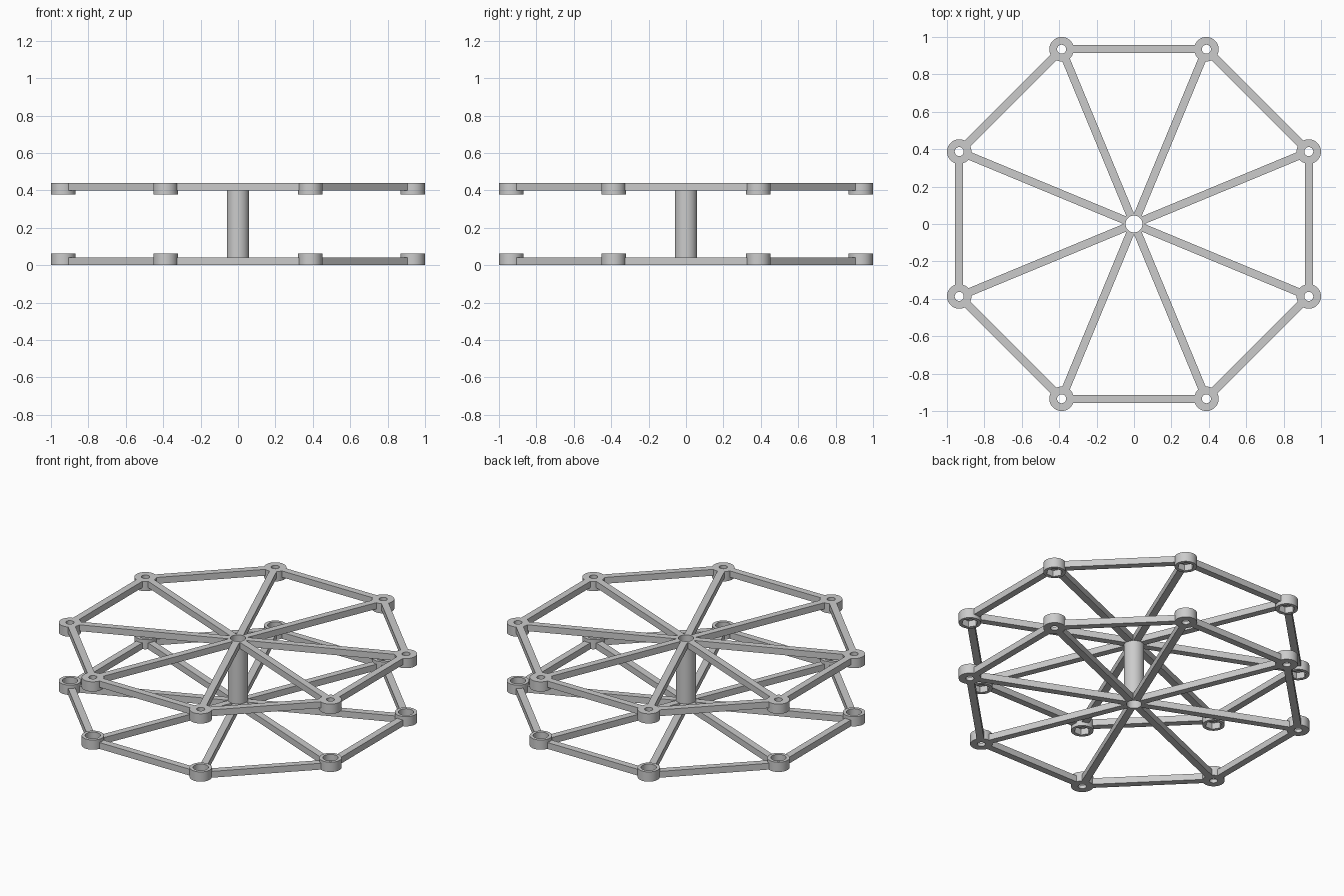
import bpy
import bmesh
from math import pi, cos, sin
from mathutils import Matrix, Vector

cube = bpy.data.objects.get("Cube")
if cube:
    bpy.data.objects.remove(cube, do_unlink=True)

COUNT = 8
SEGMENTS = 48
HEIGHT = 0.44
BOSS_R, BOSS_H = 0.0655, 0.063
BAR_W, BAR_H = 0.043, 0.041
HUB_R, HUB_BORE = 0.06, 0.045
RING_R = (1 - BOSS_R) / cos(pi / COUNT)

CORNERS = [Vector((RING_R * cos(a), RING_R * sin(a), 0))
           for a in (2 * pi * (i + 0.5) / COUNT for i in range(COUNT))]


def finish(name, bm):
    bmesh.ops.recalc_face_normals(bm, faces=bm.faces)
    mesh = bpy.data.meshes.new(name)
    bm.to_mesh(mesh)
    bm.free()
    obj = bpy.data.objects.new(name, mesh)
    bpy.context.collection.objects.link(obj)
    bpy.ops.object.select_all(action="DESELECT")
    obj.select_set(True)
    bpy.context.view_layer.objects.active = obj
    bpy.ops.object.shade_smooth_by_angle(angle=pi / 6)
    return obj


def add_lathe(bm, profile, center=Vector()):
    """Closed ring from (radius, z, is_hexagon) profile points."""
    loops = []
    for radius, z, hexagon in profile:
        loop = []
        for i in range(SEGMENTS):
            a = 2 * pi * i / SEGMENTS
            r = radius
            if hexagon:
                r *= cos(pi / 6) / cos(a % (pi / 3) - pi / 6)
            loop.append(bm.verts.new(center + Vector((r * cos(a), r * sin(a), z))))
        loops.append(loop)
    for k, low in enumerate(loops):
        high = loops[(k + 1) % len(loops)]
        for i in range(SEGMENTS):
            j = (i + 1) % SEGMENTS
            bm.faces.new((low[i], low[j], high[j], high[i]))


def add_bar(bm, start, end, start_gap, end_gap, z):
    """Flat bar between two points, stopped inside the walls it meets."""
    way = (end - start).normalized()
    a, b = start + way * start_gap, end - way * end_gap
    middle = (a + b) / 2 + Vector((0, 0, z))
    turn = way.to_track_quat("X", "Z").to_matrix().to_4x4()
    size = Matrix.Diagonal(((b - a).length, BAR_W, BAR_H, 1))
    bmesh.ops.create_cube(bm, size=1, matrix=Matrix.Translation(middle) @ turn @ size)


def build_frame(prefix, upper):
    def flip(z):
        return HEIGHT - z if upper else z

    # Bosses: small bolt hole outside, round or hexagonal recess inside
    hole, recess, floor = 0.024, 0.049 if upper else 0.045, 0.022
    profile = [(BOSS_R, 0, False), (BOSS_R, BOSS_H, False), (recess, BOSS_H, upper),
               (recess, floor, upper), (hole, floor, False), (hole, 0, False)]
    bm = bmesh.new()
    for corner in CORNERS:
        add_lathe(bm, [(r, flip(z), h) for r, z, h in profile], corner)
    finish(prefix + "_corner_bosses", bm)

    # Spokes from hub to bosses
    gap, z = 0.056, flip(BAR_H / 2)
    bm = bmesh.new()
    for corner in CORNERS:
        add_bar(bm, Vector(), corner, 0.052, gap, z)
    finish(prefix + "_spokes", bm)

    # Rim bars between neighbouring bosses
    bm = bmesh.new()
    for i, corner in enumerate(CORNERS):
        add_bar(bm, corner, CORNERS[(i + 1) % COUNT], gap, gap, z)
    finish(prefix + "_rim", bm)


build_frame("lower", False)
build_frame("upper", True)

# Hollow central hub
hub = bmesh.new()
add_lathe(hub, [(HUB_R, 0, False), (HUB_R, HEIGHT, False),
                (HUB_BORE, HEIGHT, False), (HUB_BORE, 0, False)])
finish("hub_tube", hub)
